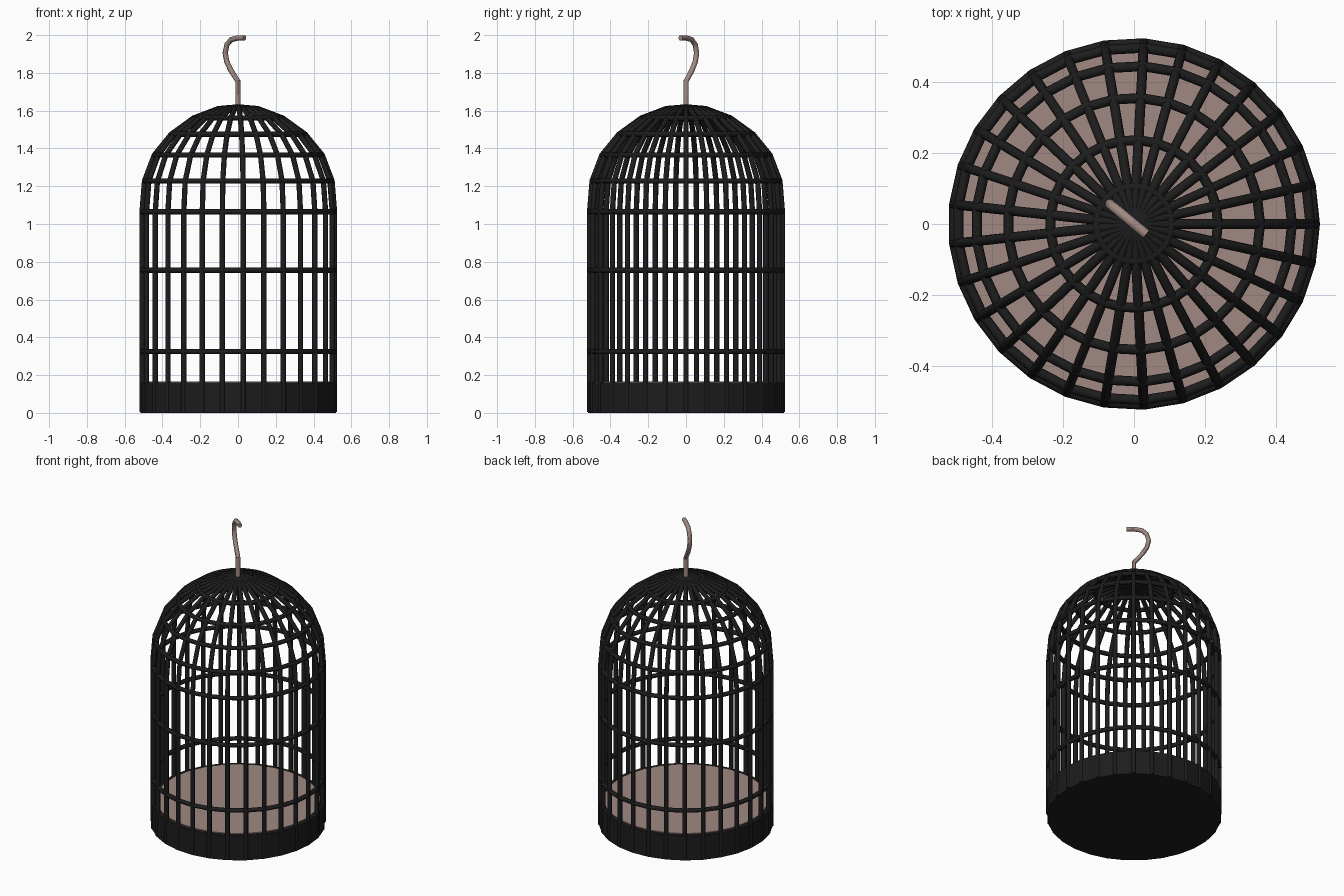
import bpy, bmesh
from math import cos, sin, pi

if "Cube" in bpy.data.objects:
    bpy.data.objects.remove(bpy.data.objects["Cube"])

N = 29          # bars around the cage
WIRE = 0.014    # wire radius


def material(name, rgb):
    m = bpy.data.materials.new(name)
    m.diffuse_color = (*rgb, 1)
    m.use_nodes = True
    m.node_tree.nodes["Principled BSDF"].inputs["Base Color"].default_value = m.diffuse_color
    return m


black = material("black_iron", (0.012, 0.012, 0.012))
tan = material("dusty_tan", (0.35, 0.25, 0.22))


def wires(name, paths, cyclic, radius, mat, resolution):
    cu = bpy.data.curves.new(name, 'CURVE')
    cu.dimensions = '3D'
    cu.bevel_depth = radius
    cu.bevel_resolution = resolution
    cu.use_fill_caps = True
    for pts in paths:
        s = cu.splines.new('POLY')
        s.points.add(len(pts) - 1)
        for p, co in zip(s.points, pts):
            p.co = (*co, 1)
        s.use_cyclic_u = cyclic
    ob = bpy.data.objects.new(name, cu)
    bpy.context.collection.objects.link(ob)
    cu.materials.append(mat)
    bpy.ops.object.select_all(action='DESELECT')
    ob.select_set(True)
    bpy.context.view_layer.objects.active = ob
    bpy.ops.object.convert(target='MESH')
    return bpy.context.object


def disc(name, radius, z0, z1, mat):
    me = bpy.data.meshes.new(name)
    bm = bmesh.new()
    low, high = ([bm.verts.new((radius * cos(2 * pi * i / N), radius * sin(2 * pi * i / N), z))
                  for i in range(N)] for z in (z0, z1))
    bm.faces.new(low[::-1])
    bm.faces.new(high)
    for i in range(N):
        j = (i + 1) % N
        bm.faces.new((low[i], low[j], high[j], high[i]))
    bm.to_mesh(me)
    bm.free()
    me.materials.append(mat)
    ob = bpy.data.objects.new(name, me)
    bpy.context.collection.objects.link(ob)


# cage outline: (radius, height) of every ring
rings = [(0.511, 0.325), (0.511, 0.755), (0.511, 1.065), (0.498, 1.228),
         (0.446, 1.365), (0.356, 1.475), (0.237, 1.561), (0.105, 1.611)]
outline = [(0.511, 0.006)] + rings + [(0.0, 1.62)]


def around(r, z, i):
    a = 2 * pi * i / N
    return (r * cos(a), r * sin(a), z)


# upright bars curving into the dome, and horizontal rings
wires("cage_bars", [[around(r, z, i) for r, z in outline] for i in range(N)],
      False, WIRE, black, 2)
wires("cage_rings", [[around(r, z, i) for i in range(N)] for r, z in rings],
      True, WIRE, black, 2)

# solid tray and the floor on top of it
disc("base_tray", 0.519, 0.0, 0.16, black)
disc("cage_floor", 0.492, 0.15, 0.165, tan)

# hanging hook in a diagonal plane
path = [(0, 1.6), (0, 1.755), (0.05, 1.815), (0.077, 1.86), (0.088, 1.905),
        (0.076, 1.95), (0.047, 1.976), (0, 1.985), (-0.045, 1.985)]
hook = wires("hanging_hook", [[(-0.77 * u, 0.64 * u, z) for u, z in path]],
             False, 0.014, tan, 4)
bpy.ops.object.shade_smooth_by_angle()
